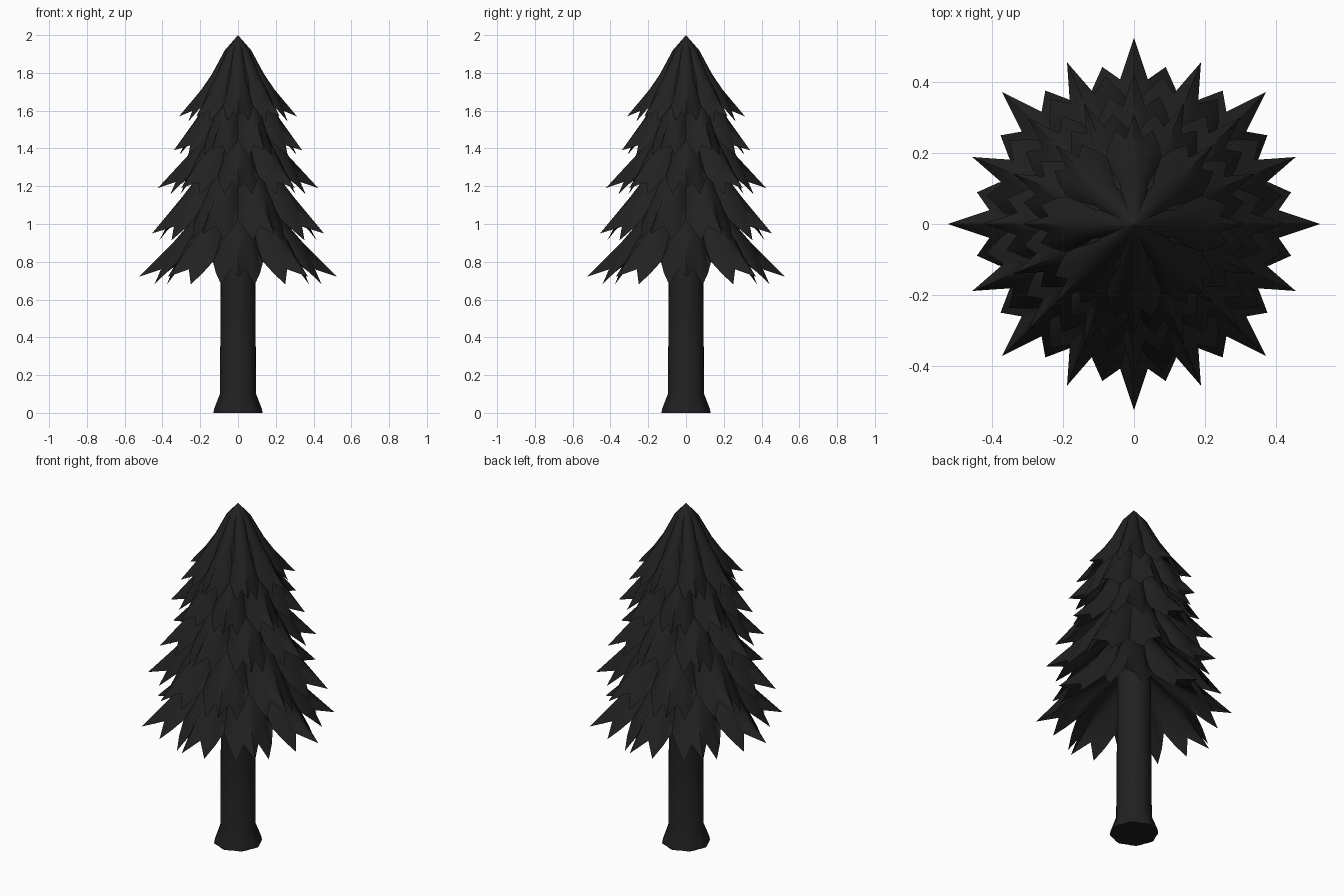
import bpy, bmesh, math

if "Cube" in bpy.data.objects:
    bpy.data.objects.remove(bpy.data.objects["Cube"])

def material(name, rgb):
    m = bpy.data.materials.new(name)
    m.diffuse_color = (*rgb, 1)
    m.use_nodes = True
    m.node_tree.nodes["Principled BSDF"].inputs["Base Color"].default_value = m.diffuse_color
    return m

needle = material("dark needle", (0.015, 0.015, 0.015))
bark = material("dark bark", (0.015, 0.015, 0.016))

def loft(name, rings, mat, angle=60):
    """Skin a stack of rings; single-point rings close as a fan."""
    bm = bmesh.new()
    vs = [[bm.verts.new(p) for p in r] for r in rings]
    for a, b in zip(vs, vs[1:]):
        n = max(len(a), len(b))
        for i in range(n):
            j = (i + 1) % n
            quad = [a[i % len(a)], a[j % len(a)], b[j % len(b)], b[i % len(b)]]
            bm.faces.new(list(dict.fromkeys(quad)))
    for r in (vs[0], vs[-1]):
        if len(r) > 2:
            bm.faces.new(r)
    bmesh.ops.recalc_face_normals(bm, faces=bm.faces)
    me = bpy.data.meshes.new(name)
    bm.to_mesh(me)
    bm.free()
    me.materials.append(mat)
    ob = bpy.data.objects.new(name, me)
    bpy.context.collection.objects.link(ob)
    bpy.context.view_layer.objects.active = ob
    ob.select_set(True)
    bpy.ops.object.shade_smooth_by_angle(angle=math.radians(angle))
    ob.select_set(False)

def pol(r, deg, z):
    a = math.radians(deg)
    return (r * math.cos(a), r * math.sin(a), z)

# One bough outline: angle, radius factor, height above side tips, valley weight
BOUGH = [(-22.5, 0.66, 0.12, 1.0), (-17, 0.76, 0.06, 0.5), (-11.4, 0.86, 0.0, 0.2),
         (-5.5, 0.78, 0.08, 0.05), (0, 1.0, 0.04, 0.0), (5.5, 0.78, 0.08, 0.05),
         (11.4, 0.86, 0.0, 0.2), (17, 0.76, 0.06, 0.5)]

def tier(name, R, ztip, offset, profile, lift):
    rim, under1 = [], []
    rings = [[] for _ in profile]
    for k in range(8):
        for da, f, dz, valley in BOUGH:
            a = 45 * k + offset + da
            rim.append(pol(R * f, a, ztip + (dz - 0.04) * lift))
            for n, (r, z, v) in enumerate(profile):
                rings[n].append(pol(r * (1 - v * valley), a, z - v * 0.15 * valley))
            r, z, v = profile[0]
            under1.append(pol((r - 0.01) * (1 - v * valley), a, z - 0.03 - v * 0.15 * valley))
    top = profile[-1]
    under2 = [pol(0.06, 360 * i / len(rim) + offset - 22.5, top[1] - 0.12) for i in range(len(rim))]
    apex = [(0, 0, 2.0 if top[1] > 1.9 else top[1] + 0.03)]
    loft(name, [[(0, 0, top[1] - 0.1)], under2, under1, rim] + rings + [apex], needle)

# Five needle tiers, alternately turned by half a bough
specs = [(0.525, 0.72, 0, 1.0), (0.493, 0.95, 22.5, 0.9), (0.425, 1.19, 0, 0.8),
         (0.368, 1.39, 22.5, 0.65)]
for i, (R, z, off, lift) in enumerate(specs):
    h = 0.19 if i < 2 else 0.165
    prof = [(R * 0.64, z + h, 0.2), (R * 0.5, z + h + 0.085, 0.17), (R * 0.3, z + 0.42, 0.05)]
    tier(f"needle_tier_{i + 1}", R, z, off, prof, lift)
tier("needle_tier_top", 0.312, 1.57, 0,
     [(0.195, 1.71, 0.16), (0.14, 1.79, 0.14), (0.07, 1.92, 0.06)], 0.7)

# Trunk with a flared, lobed foot
def trunk_ring(r, z, lobe=0.0):
    return [pol(r * (1 + lobe * math.cos(math.radians(8 * 11.25 * i))), 11.25 * i, z) for i in range(32)]

loft("trunk", [trunk_ring(0.125, 0, 0.04), trunk_ring(0.122, 0.02, 0.04),
               trunk_ring(0.095, 0.1, 0.01), trunk_ring(0.092, 0.6), trunk_ring(0.09, 1.0)], bark)
